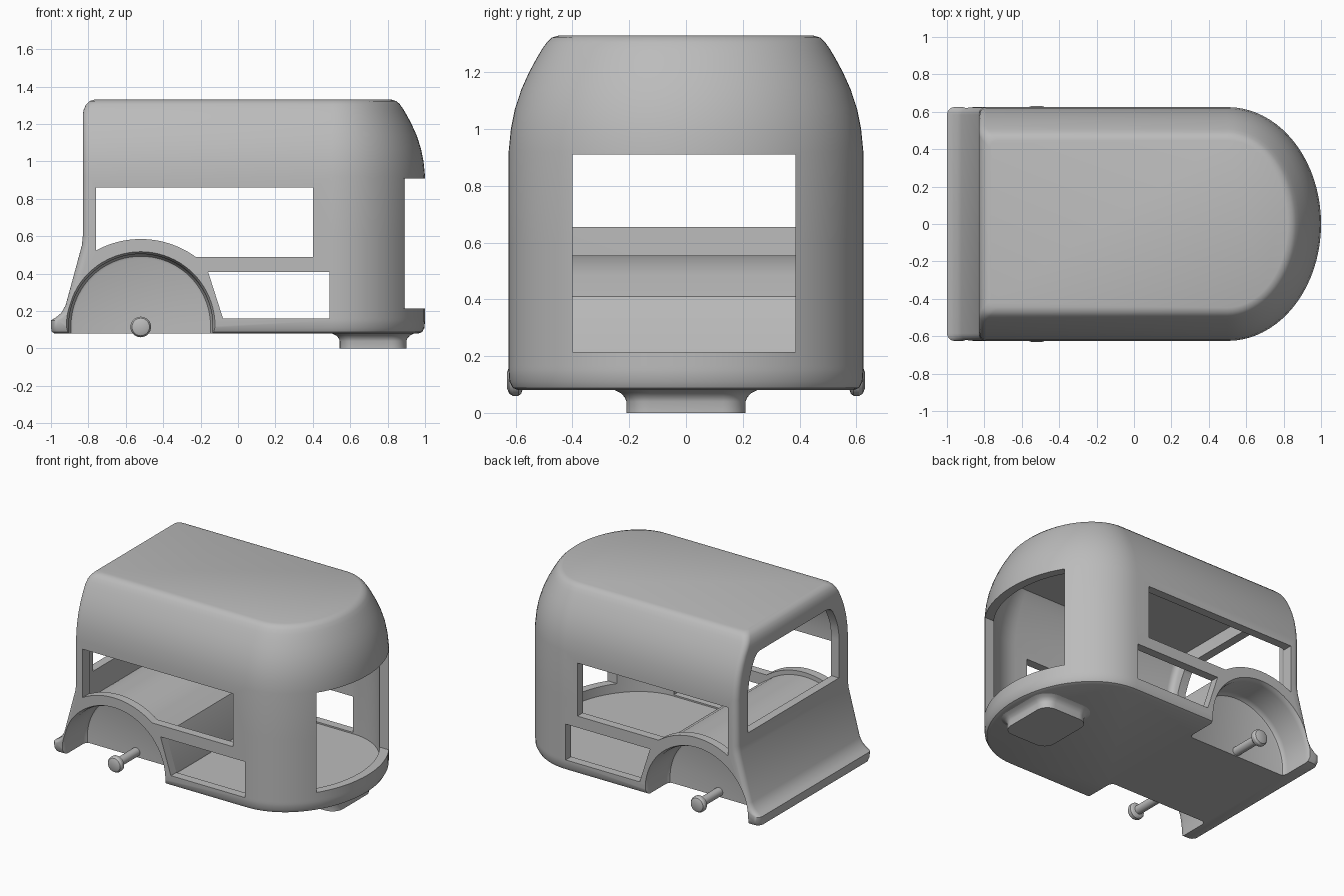
import bpy, bmesh
from math import sin, cos, pi, radians, sqrt

cube = bpy.data.objects.get("Cube")
if cube:
    bpy.data.objects.remove(cube, do_unlink=True)

grey = bpy.data.materials.new("plain grey")
grey.use_nodes = True
colour = (0.5, 0.5, 0.5, 1)
grey.diffuse_color = colour
grey.node_tree.nodes["Principled BSDF"].inputs["Base Color"].default_value = colour


def loft(name, rings):
    """Closed solid skinned through rings that share a point count."""
    bm = bmesh.new()
    rows = [[bm.verts.new(p) for p in ring] for ring in rings]
    n = len(rows[0])
    for a, b in zip(rows, rows[1:]):
        for k in range(n):
            j = (k + 1) % n
            bm.faces.new((a[k], a[j], b[j], b[k]))
    bm.faces.new(rows[0])
    bm.faces.new(rows[-1])
    bmesh.ops.recalc_face_normals(bm, faces=bm.faces)
    mesh = bpy.data.meshes.new(name)
    bm.to_mesh(mesh)
    bm.free()
    mesh.materials.append(grey)
    ob = bpy.data.objects.new(name, mesh)
    bpy.context.collection.objects.link(ob)
    return ob


def prism(name, profile, y0, y1):
    """Side-view profile (x, z) extruded across the width."""
    return loft(name, [[(x, y, z) for x, z in profile] for y in (y0, y1)])


def cut(target, tool, operation='DIFFERENCE'):
    mod = target.modifiers.new("cut", 'BOOLEAN')
    mod.operation = operation
    mod.solver = 'EXACT'
    mod.object = tool
    bpy.context.view_layer.update()
    graph = bpy.context.evaluated_depsgraph_get()
    mesh = bpy.data.meshes.new_from_object(target.evaluated_get(graph))
    target.modifiers.clear()
    target.data = mesh
    bpy.data.objects.remove(tool, do_unlink=True)


def arc(cx, cz, r, a0, a1, n):
    return [(cx + r * cos(radians(a0 + (a1 - a0) * k / n)),
             cz + r * sin(radians(a0 + (a1 - a0) * k / n))) for k in range(n + 1)]


def plan(z, front, inset, r=0.04):
    """Body outline at one height: square front, rounded tail."""
    h = 0.625 - inset
    pts = [(0.5 + (0.5 - inset) * cos(t), h * sin(t))
           for t in [(-0.5 + k / 40) * pi for k in range(41)]]
    pts += arc(front + r, h - r, r, 90, 180, 5)
    pts += arc(front + r, r - h, r, 180, 270, 5)
    return [(x, y, z) for x, y in pts]


# Outer shell levels: height, front position, inset of sides and tail
levels = [(0.08, -0.98, 0.035), (0.088, -0.995, 0.015), (0.11, -1.0, 0.003),
          (0.15, -1.0, 0), (0.165, -0.975, 0), (0.19, -0.945, 0), (0.23, -0.922, 0),
          (0.55, -0.835, 0), (0.6, -0.83, 0), (0.92, -0.83, 0), (1.0, -0.83, 0.008),
          (1.07, -0.83, 0.022), (1.14, -0.83, 0.045), (1.2, -0.83, 0.072),
          (1.25, -0.83, 0.099), (1.28, -0.824, 0.117), (1.305, -0.812, 0.134),
          (1.322, -0.795, 0.152), (1.33, -0.77, 0.178)]
body = loft("body_shell", [plan(*lv) for lv in levels])

# Hollow cabin, keeping the raised wheel housing and sloping bulkhead solid
wall = 0.06
cabin_levels = [(0.15, 0), (0.92, 0), (1.0, 0.008), (1.07, 0.022),
                (1.14, 0.045), (1.2, 0.072), (1.25, 0.099), (1.27, 0.115)]
cabin = loft("cabin_cutter", [plan(z, wall - 0.83, i + wall) for z, i in cabin_levels])
wheel_x = -0.52
housing = arc(wheel_x, 0.085, 0.47, 180, 59, 32)
housing += [(-0.165, 0.41), (-0.085, 0.16), (-0.08, 0), (-0.99, 0)]
cut(cabin, prism("housing", housing, -0.8, 0.8))
cut(body, cabin)

# Side windows, through both walls
window = arc(wheel_x, 0.085, 0.5, 121.5, 54, 24)
window += [(0.4, 0.49), (0.4, 0.86), (-0.76, 0.86)]
window[0] = (-0.76, 0.085 + sqrt(0.25 - 0.24 ** 2))
cut(body, prism("window_cutter", window, -0.8, 0.8))
lower = [(-0.16, 0.41), (-0.08, 0.16), (0.49, 0.16), (0.49, 0.41)]
cut(body, prism("lower_window_cutter", lower, -0.8, 0.8))

# Rear doorway
door = [(0.7, 0.215), (1.1, 0.215), (1.1, 0.91), (0.7, 0.91)]
cut(body, prism("doorway_cutter", door, -0.4, 0.385))

# Windscreen with rounded upper corners
half = [(0.5, 0.655), (0.5, 0.95), (0.485, 1.03), (0.455, 1.1),
        (0.43, 1.145), (0.405, 1.17), (0.37, 1.18)]
screen = half + [(-y, z) for y, z in reversed(half)]
cut(body, loft("windscreen_cutter", [[(x, y, z) for y, z in screen] for x in (-0.9, -0.7)]))

# Wheel recesses with softened inner corner and outer lip, and stub axles
for side, label in ((1, "left"), (-1, "right")):
    rings = []
    for y, r in ((0.38, 0.36), (0.385, 0.373), (0.4, 0.382), (0.42, 0.385),
                 (0.59, 0.385), (0.61, 0.39), (0.64, 0.405)):
        outline = arc(wheel_x, 0.12, r, 0, 180, 40)
        outline += [(wheel_x - r, 0), (wheel_x + r, 0)]
        rings.append([(x, side * y, z) for x, z in outline])
    cut(body, loft("recess_cutter", rings))

    pin = []
    for y, r in ((0.37, 0.03), (0.575, 0.03), (0.58, 0.046), (0.59, 0.055),
                 (0.61, 0.055), (0.623, 0.047), (0.63, 0.03)):
        pin.append([(x, side * y, z) for x, z in arc(wheel_x, 0.115, r, 0, 348.75, 31)])
    loft(label + "_axle_pin", pin)

# Mounting foot, flaring into the floor
foot = []
for z, grow in ((0, 0), (0.04, 0), (0.055, 0.006), (0.07, 0.02), (0.08, 0.04), (0.09, 0.04)):
    r = 0.08 + grow
    ring = []
    for k, (sx, sy) in enumerate(((1, 1), (-1, 1), (-1, -1), (1, -1))):
        ring += arc(0.722 + sx * 0.098, sy * 0.13, r, 90 * k, 90 * k + 90, 8)
    foot.append([(x, y, z) for x, y in ring])
loft("mounting_foot", foot)

# Smooth shading with crisp edges
bpy.ops.object.select_all(action='DESELECT')
for ob in bpy.context.collection.objects:
    if ob.type == 'MESH' and grey.name in ob.data.materials:
        ob.select_set(True)
        bpy.context.view_layer.objects.active = ob
bpy.ops.object.shade_smooth_by_angle(angle=radians(30))
